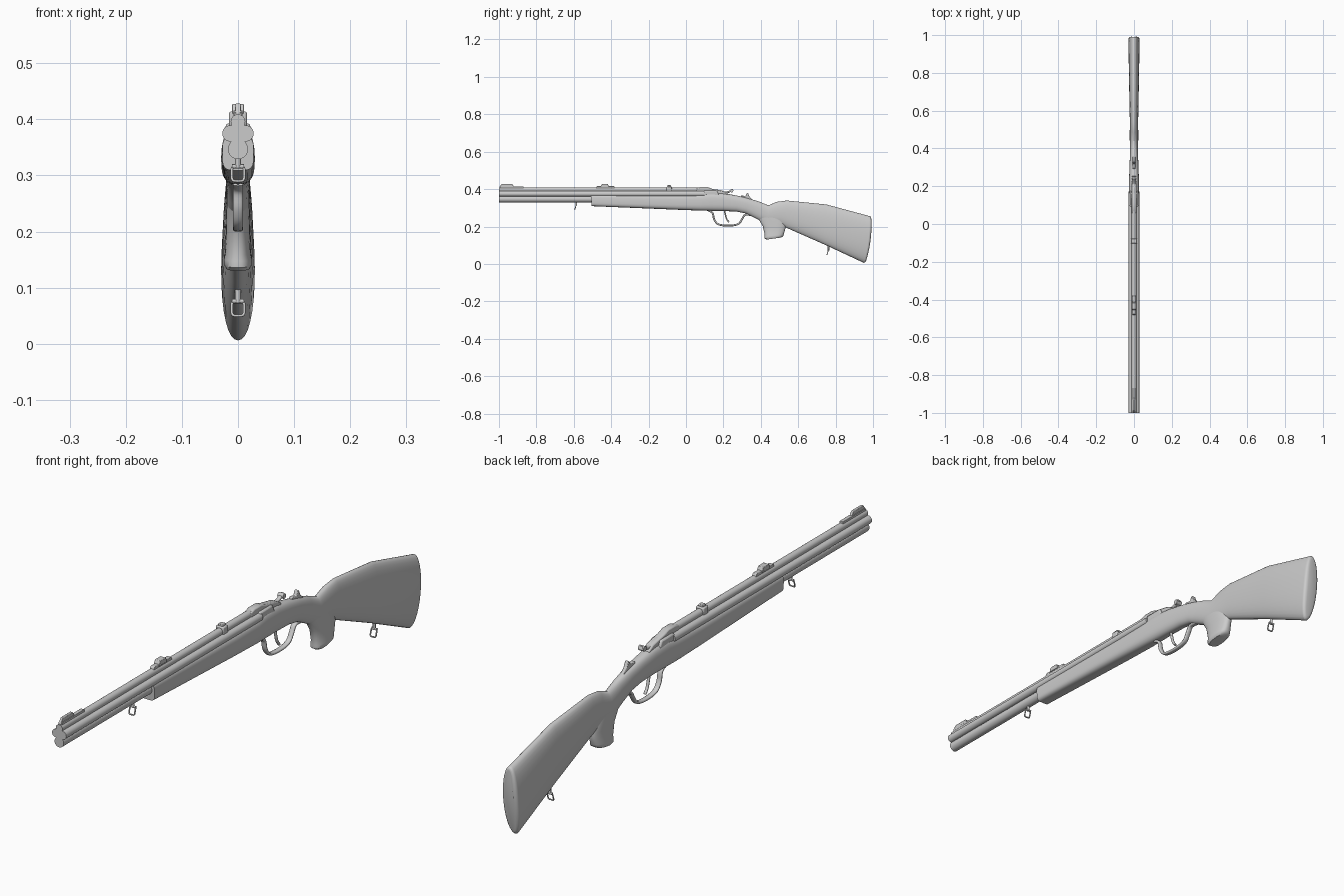
import bpy, bmesh, math
from mathutils import Vector

if "Cube" in bpy.data.objects:
    bpy.data.objects.remove(bpy.data.objects["Cube"])


def finish(name, bm, bevel=0.0, angle=35):
    bmesh.ops.recalc_face_normals(bm, faces=bm.faces)
    me = bpy.data.meshes.new(name)
    bm.to_mesh(me)
    bm.free()
    ob = bpy.data.objects.new(name, me)
    bpy.context.collection.objects.link(ob)
    if bevel:
        m = ob.modifiers.new("bevel", 'BEVEL')
        m.width, m.segments = bevel, 2
        m.limit_method = 'ANGLE'
    bpy.ops.object.select_all(action='DESELECT')
    ob.select_set(True)
    bpy.context.view_layer.objects.active = ob
    bpy.ops.object.shade_smooth_by_angle(angle=math.radians(angle))
    return ob


def skin(bm, rings):
    """Bridge vertex rings and cap both ends."""
    vs = [[bm.verts.new(p) for p in r] for r in rings]
    n = len(vs[0])
    for a, b in zip(vs, vs[1:]):
        for i in range(n):
            bm.faces.new((a[i], a[(i + 1) % n], b[(i + 1) % n], b[i]))
    bm.faces.new(vs[0])
    bm.faces.new(vs[-1])


def superellipse(n, e):
    for i in range(n):
        a = 2 * math.pi * i / n
        yield tuple(math.copysign(abs(v) ** (2 / e), v) for v in (math.cos(a), math.sin(a)))


def round_end(sections, depth):
    """Append shrinking sections so the end of a loft is softly domed."""
    yt, zt, yb, zb, w = sections[-1]
    out = list(sections)
    for f in (0.3, 0.6, 0.85, 1.0):
        k = 0.05 * (1 - math.sqrt(1 - f * f))
        dy, dz, d = (yt - yb) * k, (zt - zb) * k, depth * f
        out.append((yt - dy + d, zt - dz, yb + dy + d, zb + dz, w * (1 - 9 * k)))
    return out


def loft(name, sections, exponent, bulge, n=32):
    """sections: top y, top z, bottom y, bottom z, half width"""
    rings = []
    for yt, zt, yb, zb, w in sections:
        ring = []
        for c, s in superellipse(n, exponent(yt)):
            t = (s + 1) / 2
            ring.append((w * c, yb + (yt - yb) * t + bulge(yt) * (1 - s * s), zb + (zt - zb) * t))
        rings.append(ring)
    bm = bmesh.new()
    skin(bm, rings)
    return finish(name, bm, 0, 40)


def prism(name, pts, w, bevel=0.0015):
    """Side profile (y, z) extruded to half width w."""
    bm = bmesh.new()
    skin(bm, [[(x, y, z) for y, z in pts] for x in (-w, w)])
    return finish(name, bm, bevel)


def block(name, y0, y1, z0, z1, w, bevel=0.0015, slope=0.0):
    """Box with optionally sloping ends."""
    return prism(name, [(y0, z0), (y0 + slope, z1), (y1 - slope, z1), (y1, z0)], w, bevel)


def rod(name, a, b, r, n=24):
    a, b = Vector(a), Vector(b)
    q = (b - a).to_track_quat('Z', 'Y')
    ring = [q @ Vector((r * c, r * s, 0)) for c, s in superellipse(n, 2)]
    bm = bmesh.new()
    skin(bm, [[a + p for p in ring], [b + p for p in ring]])
    return finish(name, bm)


def smooth_path(pts, steps=5):
    """Catmull-Rom resampling of a (y, z) path."""
    p = [Vector(q) for q in pts]
    p = [2 * p[0] - p[1]] + p + [2 * p[-1] - p[-2]]
    out = []
    for a, b, c, d in zip(p, p[1:], p[2:], p[3:]):
        for t in (k / steps for k in range(steps)):
            out.append(0.5 * (2 * b + (c - a) * t + (2 * a - 5 * b + 4 * c - d) * t * t
                              + (3 * b - a - 3 * c + d) * t ** 3))
    return out + [p[-2]]


def strap(name, pts, w, th):
    """Flat band along a (y, z) path, half width w, half thickness th."""
    path = smooth_path(pts)
    rings = []
    for i, p in enumerate(path):
        d = (path[min(i + 1, len(path) - 1)] - path[max(i - 1, 0)]).normalized()
        across = Vector((-d.y, d.x)) * th
        rings.append([(w * c, *(p + across * s)) for c, s in superellipse(12, 3)])
    bm = bmesh.new()
    skin(bm, rings)
    return finish(name, bm, 0, 50)


# Barrel cluster: two side by side, one below, one above
for name, x, z, r in (("left", -0.0135, 0.375, 0.0145), ("right", 0.0135, 0.375, 0.0145),
                      ("lower", 0, 0.347, 0.018), ("upper", 0, 0.396, 0.013)):
    rod(name + "_barrel", (x, -1, z), (x, 0.1, z), r)
block("barrel_web", -1, 0.1, 0.35, 0.395, 0.009, 0)

# Stock: forend, receiver, wrist and butt in one loft
stock = [(-0.508, 0.37, -0.505, 0.309, 0.028),
         (-0.05, 0.37, -0.05, 0.29, 0.03),
         (0.08, 0.374, 0.08, 0.285, 0.03),
         (0.13, 0.382, 0.13, 0.284, 0.029),
         (0.2, 0.378, 0.2, 0.283, 0.027),
         (0.27, 0.366, 0.27, 0.28, 0.025),
         (0.33, 0.352, 0.32, 0.27, 0.023),
         (0.39, 0.334, 0.37, 0.245, 0.021),
         (0.44, 0.313, 0.44, 0.208, 0.021),
         (0.485, 0.332, 0.51, 0.204, 0.021),
         (0.54, 0.339, 0.54, 0.192, 0.022),
         (0.75, 0.318, 0.74, 0.104, 0.026),
         (0.98, 0.256, 0.95, 0.006, 0.03)]
loft("stock", round_end(stock, 0.012),
     lambda y: min(4, max(2.2, 3.1 - 2 * y)), lambda y: 0.01 * max(0, (y - 0.7) / 0.28))

# Pistol grip with a flared cap
grip = [(0.365, 0.275, 0.5, 0.275, 0.019), (0.386, 0.242, 0.525, 0.235, 0.021),
        (0.41, 0.203, 0.534, 0.2, 0.0215), (0.421, 0.158, 0.525, 0.166, 0.023),
        (0.42, 0.147, 0.522, 0.156, 0.025), (0.421, 0.136, 0.519, 0.148, 0.025),
        (0.43, 0.13, 0.508, 0.141, 0.021)]
loft("pistol_grip", grip, lambda y: 2.5, lambda y: 0)

# Breech hump and side shoulders
prism("breech_block", [(0.055, 0.36), (0.055, 0.404), (0.075, 0.411), (0.115, 0.411), (0.14, 0.402),
                       (0.2, 0.39), (0.225, 0.376), (0.225, 0.36)], 0.0135, 0.004)
block("breech_shoulders", 0.08, 0.18, 0.36, 0.393, 0.022, 0.005, 0.015)

# Opening lever with thumb piece, and safety slide
strap("top_lever", [(0.14, 0.396), (0.18, 0.39), (0.215, 0.382), (0.252, 0.396)], 0.007, 0.005)
rod("lever_thumb_piece", (-0.011, 0.244, 0.391), (0.011, 0.244, 0.391), 0.009, 16)
prism("safety_slide", [(0.29, 0.355), (0.295, 0.366), (0.318, 0.363), (0.326, 0.378), (0.332, 0.378),
                       (0.34, 0.359), (0.362, 0.338)], 0.007, 0.002)

# Sights and mounting band
block("front_sight_ramp", -0.995, -0.868, 0.4, 0.415, 0.007)
block("front_sight_blade", -0.998, -0.918, 0.41, 0.428, 0.005, 0.0015, 0.012)
block("rear_sight_base", -0.487, -0.375, 0.4, 0.416, 0.008, 0.0015, 0.01)
block("rear_sight_leaf", -0.457, -0.41, 0.41, 0.427, 0.011, 0.0015, 0.008)
block("mount_band", -0.104, -0.076, 0.385, 0.414, 0.016, 0.004)
block("mount_top", -0.099, -0.081, 0.41, 0.421, 0.009, 0.002)

# Trigger guard and trigger
strap("trigger_guard", [(0.12, 0.286), (0.142, 0.272), (0.15, 0.24), (0.168, 0.215), (0.2, 0.206), (0.25, 0.206),
                        (0.283, 0.216), (0.3, 0.24), (0.315, 0.262), (0.345, 0.262)], 0.009, 0.005)
strap("trigger", [(0.205, 0.29), (0.211, 0.262), (0.218, 0.24), (0.23, 0.223)], 0.005, 0.004)

# Sling swivels: stud, cross pin and wire loop
for name, y, z in (("front_swivel", -0.587, 0.326), ("rear_swivel", 0.762, 0.086)):
    rod(name + "_stud", (0, y, z + 0.025), (0, y, z - 0.013), 0.005, 12)
    rod(name + "_pin", (-0.011, y, z - 0.01), (0.011, y, z - 0.01), 0.004, 12)
    cu = bpy.data.curves.new(name + "_loop", 'CURVE')
    cu.dimensions, cu.bevel_depth, cu.bevel_resolution = '3D', 0.0025, 2
    sp = cu.splines.new('POLY')
    sp.points.add(23)
    for p, (c, s) in zip(sp.points, superellipse(24, 5)):
        p.co = (0.011 * c, y + 0.004 * (s - 1), z - 0.023 + 0.013 * s, 1)
    sp.use_cyclic_u = True
    bpy.context.collection.objects.link(bpy.data.objects.new(name + "_loop", cu))
